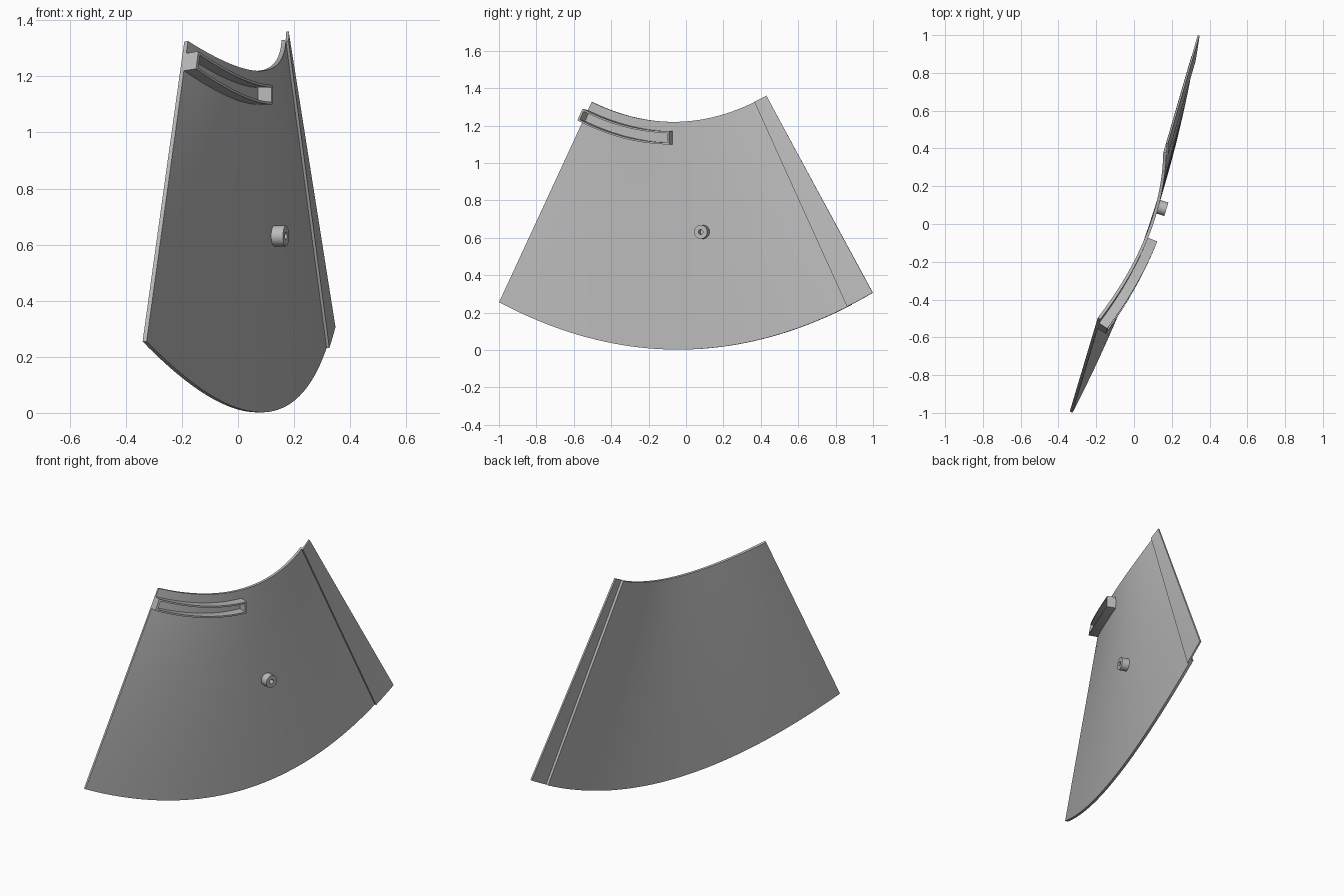
import bpy, bmesh, math
from mathutils import Vector, Matrix

cube = bpy.data.objects.get("Cube")
if cube:
    bpy.data.objects.remove(cube, do_unlink=True)

grey = bpy.data.materials.new("plain_grey")
grey.use_nodes = True
colour = (0.5, 0.5, 0.5, 1)
grey.diffuse_color = colour
grey.node_tree.nodes["Principled BSDF"].inputs["Base Color"].default_value = colour


def arc(a, b, bulge, sag, t):
    """Bowed edge from a (t=-1) to b (t=1): bulges in x, sags in z."""
    p = (a + b) / 2 + (b - a) / 2 * t
    k = 1 - t * t
    return p + Vector((bulge * k, 0, -sag * k))


def ruled(t, s):
    """Panel mid surface, s=0 at the top edge and s=1 at the bottom edge."""
    top = arc(Vector((-0.185, -0.5, 1.325)), Vector((0.163, 0.378, 1.33)), 0.082, 0.108, t)
    bottom = arc(Vector((-0.333, -0.996, 0.255)), Vector((0.312, 0.888, 0.243)), 0.082, 0.247, t)
    return top.lerp(bottom, s)


def normal(t, s):
    e = 0.001
    along = ruled(t + e, s) - ruled(t - e, s)
    down = ruled(t, s + e) - ruled(t, s - e)
    n = along.cross(down).normalized()
    return n if n.x > 0 else -n


def finish(bm, name):
    bmesh.ops.recalc_face_normals(bm, faces=bm.faces)
    mesh = bpy.data.meshes.new(name)
    bm.to_mesh(mesh)
    bm.free()
    obj = bpy.data.objects.new(name, mesh)
    bpy.context.collection.objects.link(obj)
    mesh.materials.append(grey)
    bpy.ops.object.select_all(action='DESELECT')
    obj.select_set(True)
    bpy.context.view_layer.objects.active = obj
    bpy.ops.object.shade_smooth_by_angle(angle=math.radians(30))
    return obj


def slab(name, t_range, s_range, h_range, nt=1, ns=1):
    """Block that follows the panel: t around, s down, h outward."""
    bm = bmesh.new()
    bmesh.ops.create_grid(bm, x_segments=nt, y_segments=ns, size=1)
    ext = bmesh.ops.extrude_face_region(bm, geom=bm.faces[:], use_keep_orig=True)
    for v in ext["geom"]:
        if isinstance(v, bmesh.types.BMVert):
            v.co.z = 1
    for v in bm.verts:
        t = t_range[0] + (t_range[1] - t_range[0]) * (v.co.x + 1) / 2
        s = s_range[0] + (s_range[1] - s_range[0]) * (v.co.y + 1) / 2
        h = h_range[1] if v.co.z > 0.5 else h_range[0]
        v.co = ruled(t, s) + normal(t, s) * h
    return finish(bm, name)


# Curved panel and its raised lap strip along the back edge
half = 0.008
slab("curved_panel", (-1, 1), (0, 1), (-half, half), 40, 8)
slab("lap_flange", (0.975, 1.12), (0, 1), (half, half + 0.01), 4, 8)

# Open curved tray near the top corner: two rails and two end walls
t0, t1, s0, s1 = -1, -0.02, 0.041, 0.099
wall, depth = 0.008, (0, 0.06)
slab("tray_top_rail", (t0, t1), (s0, s0 + wall), depth, 20)
slab("tray_bottom_rail", (t0, t1), (s1 - wall, s1), depth, 20)
slab("tray_front_wall", (t0, t0 + 0.02), (s0, s1), depth)
slab("tray_back_wall", (t1 - 0.02, t1), (s0, s1), depth)

# Round boss with a small blind hole
bm = bmesh.new()
profile = [(0.037, 0), (0.037, 0.052), (0.013, 0.052), (0.013, 0.015), (0, 0.015)]
verts = [bm.verts.new((r, 0, z)) for r, z in profile]
edges = [bm.edges.new(pair) for pair in zip(verts, verts[1:])]
bmesh.ops.spin(bm, geom=verts + edges, axis=(0, 0, 1), cent=(0, 0, 0),
               angle=2 * math.pi, steps=32)
bmesh.ops.remove_doubles(bm, verts=bm.verts, dist=0.0001)
t, s = 0.22, 0.49
boss = finish(bm, "mounting_boss")
boss.matrix_world = (Matrix.Translation(ruled(t, s))
                     @ normal(t, s).to_track_quat('Z', 'Y').to_matrix().to_4x4())
